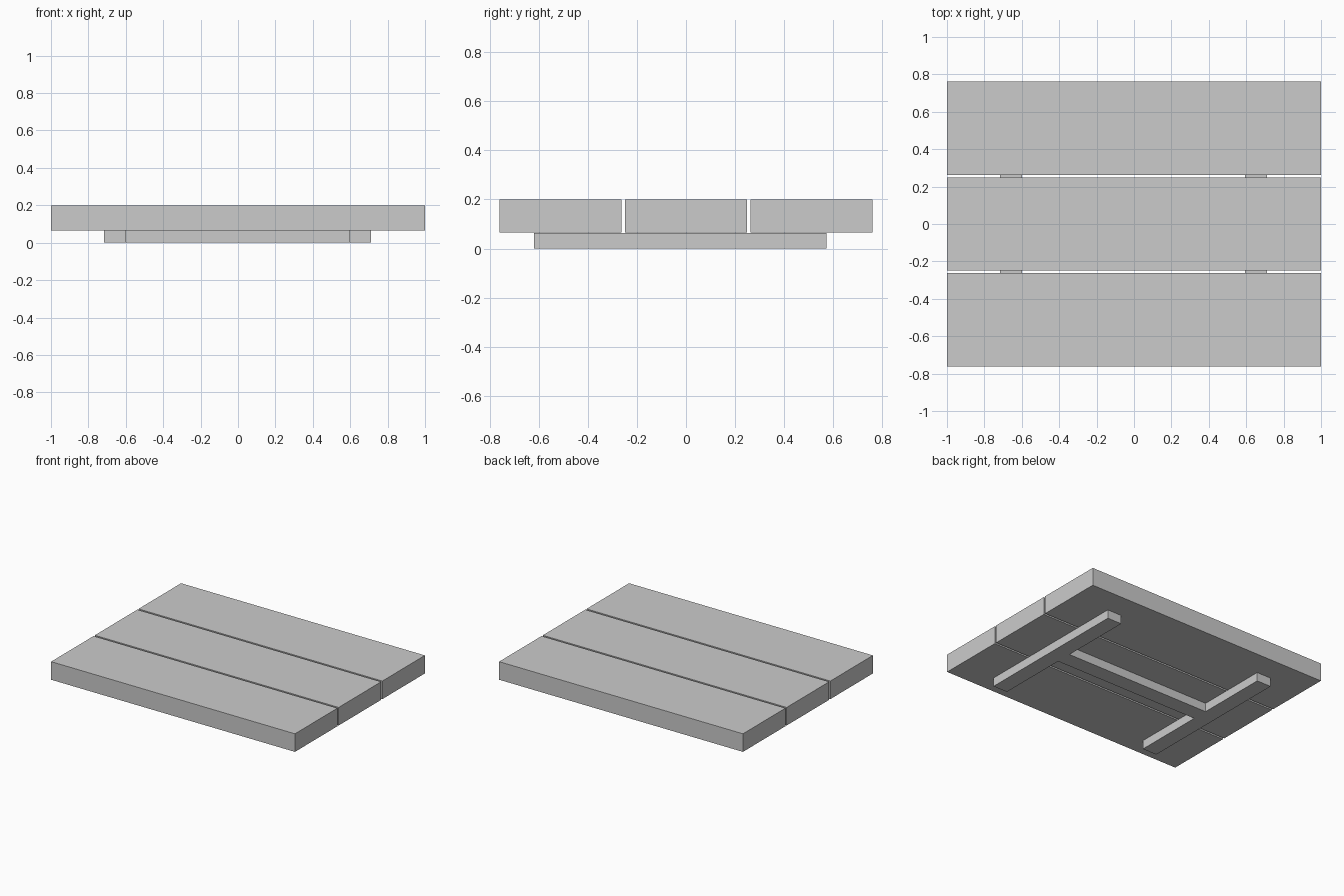
import bpy

if "Cube" in bpy.data.objects:
    bpy.data.objects.remove(bpy.data.objects["Cube"])


def box(name, x, y, z):
    """Add a box spanning the given (min, max) ranges."""
    spans = (x, y, z)
    bpy.ops.mesh.primitive_cube_add(size=1, location=[(a + b) / 2 for a, b in spans])
    ob = bpy.context.object
    ob.name = name
    ob.scale = [b - a for a, b in spans]
    bpy.ops.object.transform_apply(location=False, rotation=False, scale=True)
    return ob


# Three wide planks with narrow gaps
PITCH, WIDTH = 0.512, 0.498
for name, i in (("front_plank", -1), ("middle_plank", 0), ("back_plank", 1)):
    c = i * PITCH
    box(name, (-1, 1), (c - WIDTH / 2, c + WIDTH / 2), (0.066, 0.20))

# H-shaped support frame underneath
LOW = (0, 0.064)
box("left_rail", (-0.716, -0.599), (-0.621, 0.574), LOW)
box("right_rail", (0.594, 0.711), (-0.621, 0.574), LOW)
box("cross_bar", (-0.599, 0.594), (-0.085, 0.034), LOW)
